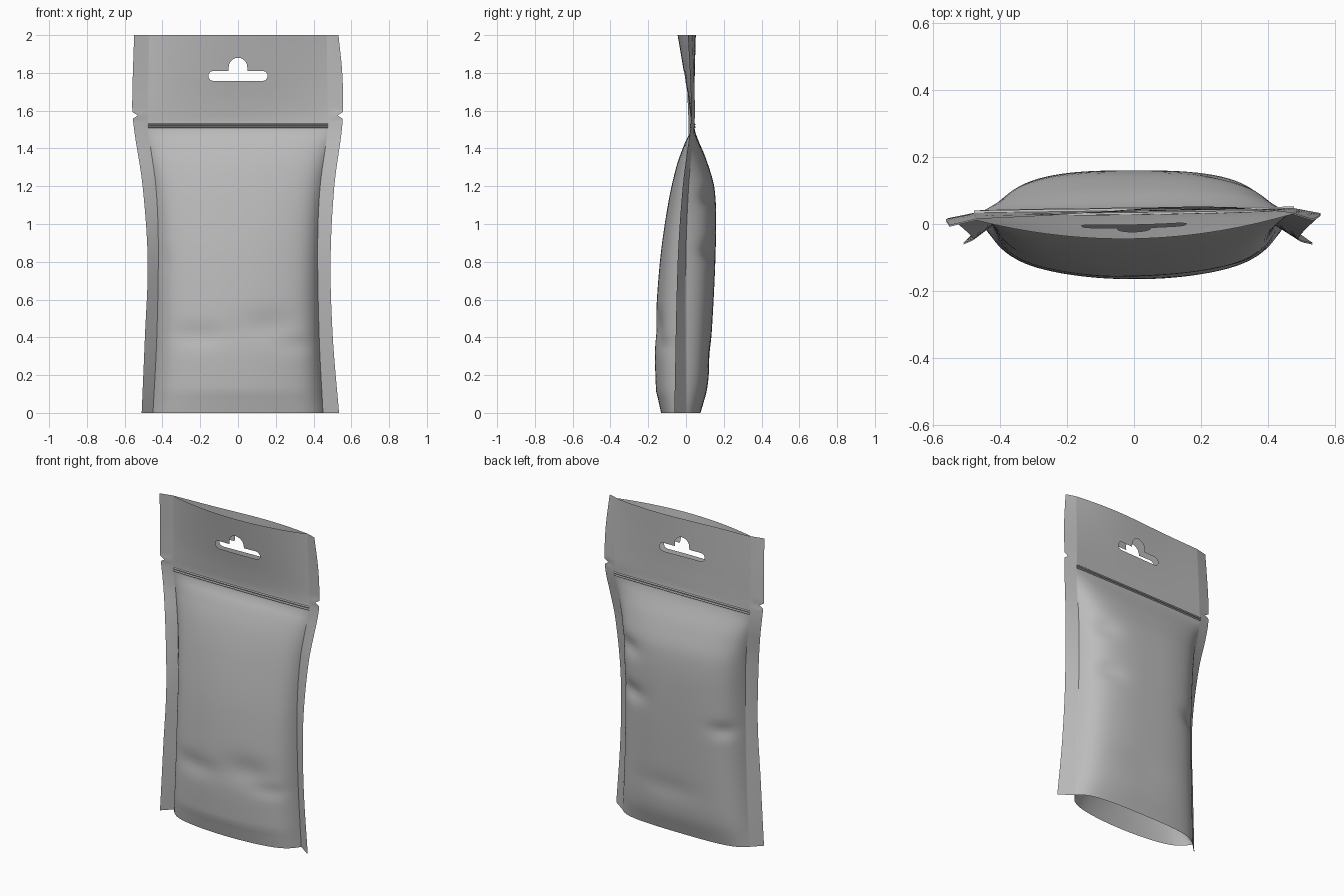
import bpy, bmesh, math
from mathutils import Vector

if "Cube" in bpy.data.objects:
    bpy.data.objects.remove(bpy.data.objects["Cube"])

foil = bpy.data.materials.new("grey foil")
foil.use_nodes = True
GREY = (0.5, 0.5, 0.5, 1)
foil.diffuse_color = GREY
foil.node_tree.nodes["Principled BSDF"].inputs["Base Color"].default_value = GREY


def curve(points):
    """Smooth function of height through (z, value) points."""
    n = len(points)
    slope = []
    for i in range(n):
        a, b = points[max(i - 1, 0)], points[min(i + 1, n - 1)]
        slope.append((b[1] - a[1]) / (b[0] - a[0]))

    def f(z):
        i = 0
        while i < n - 2 and z > points[i + 1][0]:
            i += 1
        (z0, v0), (z1, v1) = points[i], points[i + 1]
        h = z1 - z0
        t = min(max((z - z0) / h, 0), 1)
        return (v0 * (1 + 2 * t) * (1 - t) ** 2 + v1 * t * t * (3 - 2 * t)
                + h * slope[i] * t * (1 - t) ** 2 + h * slope[i + 1] * t * t * (t - 1))
    return f


# Outline, seam and fullness along the height
inner = curve([(0, .45), (.4, .43), (.9, .422), (1.2, .435), (1.5, .475), (1.6, .475), (2, .47)])
outer_l = curve([(0, .535), (.4, .502), (.8, .49), (1.2, .51), (1.5, .55), (1.62, .556), (1.8, .552), (2, .532)])
outer_r = curve([(0, .51), (.4, .493), (.8, .478), (1.2, .505), (1.5, .55), (1.62, .56), (2, .55)])
seam_in = curve([(0, 0), (.8, -.003), (1.2, .012), (1.5, .036), (1.7, .034), (2, .022)])
seam_out = curve([(0, -.06), (.8, -.042), (1.2, -.015), (1.5, .02), (1.7, .018), (2, .003)])
front_y = curve([(0, -.13), (.09, -.15), (.12, -.157), (.4, -.162), (.8, -.136), (1.1, -.094),
                 (1.3, -.05), (1.43, -.004), (1.5, .029), (1.62, .022), (1.8, -.008), (2, -.042)])
back_y = curve([(0, .075), (.14, .112), (.4, .133), (.9, .156), (1.18, .15), (1.34, .106),
                (1.5, .043), (1.62, .036), (1.8, .038), (2, .042)])
# Dents: s, z, width, height, depth
DENTS = {-1: [(-.5, .41, .4, .06, .014), (.4, .46, .35, .08, .016), (.8, .36, .3, .04, .012),
              (-.97, .8, .1, .06, .015)],
         1: [(.8, 1.13, .22, .05, .025), (.75, .85, .25, .05, .025), (-.85, .75, .2, .045, .025),
             (.1, .3, .5, .07, .008)]}
NOTCH = 1.575


def section(a, z, side):
    """Fullness across the pouch: steep at the seals, flatter in the middle."""
    header = 1 - a * a
    if side < 0:
        body = .5 * (1 - a ** 10) + .5 * (1 - a ** 2.2)
    else:
        body = .5 * (1 - a ** 10) + .5 * (1 - a ** 3)
    k = min(max((z - 1.45) / .1, 0), 1)
    return body + (header - body) * k


def place(s, z, side):
    """Panel position: |s| up to 1 is the pouch, 1 to 2 the side seal."""
    sign, a = (1 if s > 0 else -1), abs(s)
    flare = min(max((z - 1.4) / .2, 0), 1)
    lean = side * 0.002 + .009 * flare * max(-1, min(1, s))
    if a <= 1:
        full = (front_y if side < 0 else back_y)(z) - seam_in(z)
        y = seam_in(z) + full * section(a, z, side)
        if side > 0:
            y += .008 * math.sin(math.pi * s) * max(0, z - 1.6) / .4
        for ds, dz, w, h, d in DENTS[side]:
            y -= side * d * math.exp(-((s - ds) / w) ** 2 - ((z - dz) / h) ** 2) * (1 - a ** 6)
        return Vector((s * inner(z), y + lean, z))
    out = (outer_l if sign > 0 else outer_r)(z)
    if abs(z - NOTCH) < 0.001:
        out -= 0.028
    t = a - 1
    x = inner(z) + (out - inner(z)) * t
    return Vector((sign * x, seam_in(z) + (seam_out(z) - seam_in(z)) * t + lean, z))


def finish(bm, name):
    mesh = bpy.data.meshes.new(name)
    bm.to_mesh(mesh)
    bm.free()
    obj = bpy.data.objects.new(name, mesh)
    bpy.context.collection.objects.link(obj)
    mesh.materials.append(foil)
    bpy.ops.object.select_all(action="DESELECT")
    obj.select_set(True)
    bpy.context.view_layer.objects.active = obj
    bpy.ops.object.shade_smooth_by_angle(angle=math.radians(35))


def grid(bm, cols, rows, fn):
    vs = [[bm.verts.new(fn(c, r)) for c in cols] for r in rows]
    for lo, hi in zip(vs, vs[1:]):
        for i in range(len(cols) - 1):
            bm.faces.new((lo[i], lo[i + 1], hi[i + 1], hi[i]))


# Hanger hole outline: rounded slot with a round tab on top
def arc(cx, cz, r, start, end, n=5):
    return [(cx + r * math.cos(math.radians(start + (end - start) * i / n)),
             cz + r * math.sin(math.radians(start + (end - start) * i / n))) for i in range(n + 1)]


HOLE = (arc(.13, 1.784, .027, -90, 90) + [(.05, 1.811)] + arc(0, 1.831, .049, 0, 180, 10)
        + [(-.05, 1.811)] + arc(-.13, 1.784, .027, 90, 270))


def in_hole(x, z):
    inside = False
    for (x0, z0), (x1, z1) in zip(HOLE, HOLE[1:] + HOLE[:1]):
        if (z0 > z) != (z1 > z) and x < (x1 - x0) * (z - z0) / (z1 - z0) + x0:
            inside = not inside
    return inside


def cut_hole(bm):
    scale = inner(1.8)
    for (x0, z0), (x1, z1) in zip(HOLE, HOLE[1:] + HOLE[:1]):
        near = [f for f in bm.faces if abs(f.calc_center_median().x) * scale < .2
                and 1.73 < f.calc_center_median().z < 1.91]
        geom = set(near) | {e for f in near for e in f.edges} | {v for f in near for v in f.verts}
        bmesh.ops.bisect_plane(bm, geom=list(geom), dist=1e-5, plane_co=(x0 / scale, 0, z0),
                               plane_no=(z1 - z0, 0, -(x1 - x0) / scale))
    gone = []
    for f in bm.faces:
        c = f.calc_center_median()
        if in_hole(c.x * scale, c.z):
            gone.append(f)
    bmesh.ops.delete(bm, geom=gone, context="FACES")


# Front and back panels with their side seals
cols = [math.sin(math.pi / 2 * i / 24) for i in range(-24, 25)]
cols = [-2, -1.5, -1.06] + cols + [1.06, 1.5, 2]
rows = [1.54 * i / 55 for i in range(56)] + [1.557, NOTCH, 1.593] + [1.62 + .38 * i / 12 for i in range(13)]
for side, name in ((-1, "front_panel"), (1, "back_panel")):
    bm = bmesh.new()
    grid(bm, cols, rows, lambda s, z: (s, 0, z))
    cut_hole(bm)
    for v in bm.verts:
        v.co = place(v.co.x, v.co.z, side)
    if side > 0:
        bmesh.ops.reverse_faces(bm, faces=bm.faces)
    finish(bm, name)

# Bottom gusset folded up between the panels
bm = bmesh.new()


def gusset(s, t):
    p = place(s, 0, -1).lerp(place(s, 0, 1), t)
    p.z = 0.3 * (1 - s * s) * math.sin(math.pi * t)
    return p


grid(bm, [i / 20 for i in range(-20, 21)], [i / 16 for i in range(17)], gusset)
bmesh.ops.reverse_faces(bm, faces=bm.faces)
finish(bm, "bottom_gusset")

# Zip closure: a pair of thin ribs on each panel
for side, name in ((-1, "front_zip"), (1, "back_zip")):
    bm = bmesh.new()
    for z in (1.513, 1.527):
        def rib(s, a):
            p = place(s, z, side)
            return p + Vector((0, math.cos(a) * .007, math.sin(a) * .005))
        grid(bm, [i / 12 for i in range(-12, 13)], [math.tau * i / 12 for i in range(13)], rib)
    bmesh.ops.remove_doubles(bm, verts=bm.verts, dist=1e-5)
    bmesh.ops.recalc_face_normals(bm, faces=bm.faces)
    finish(bm, name)
